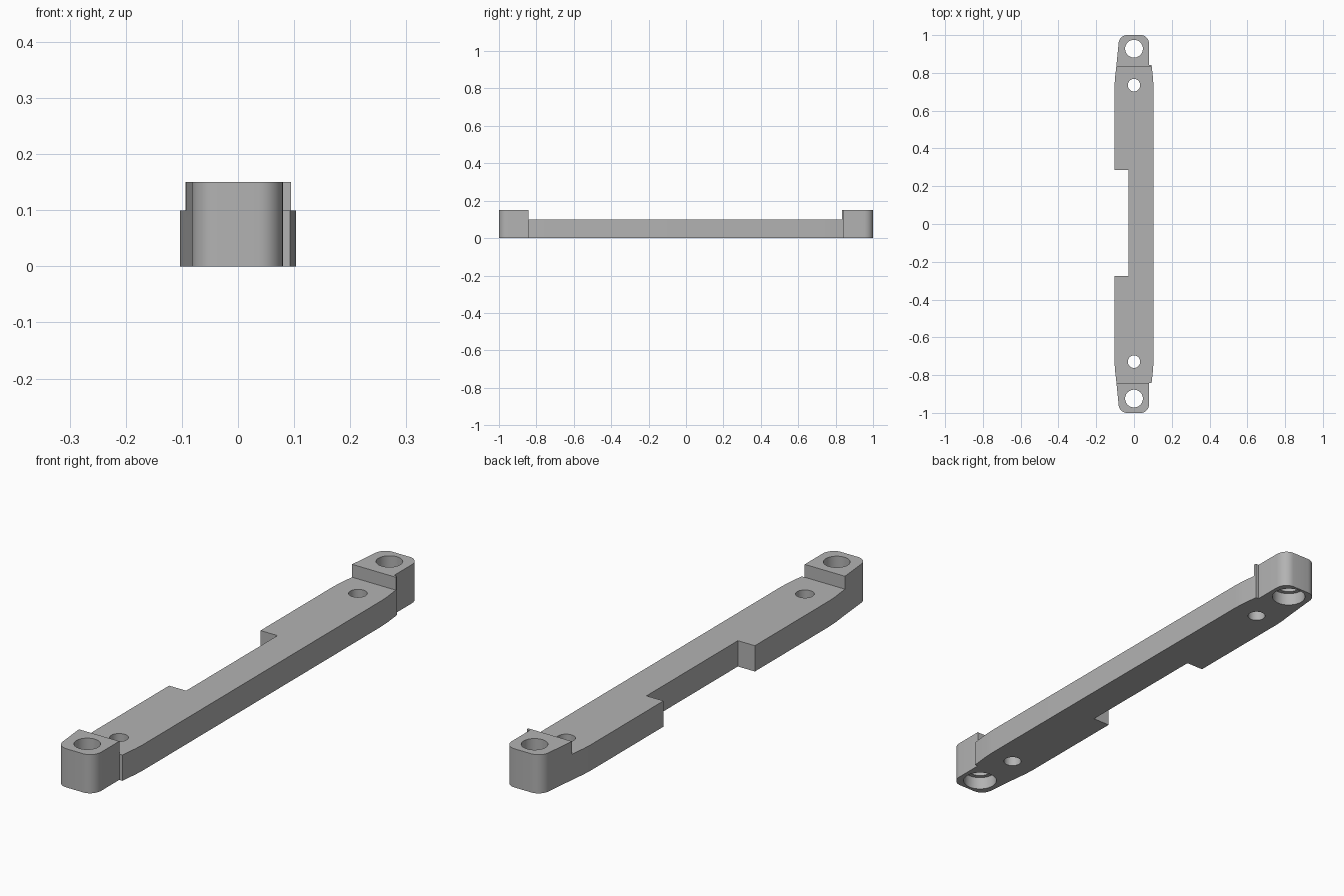
import bpy, bmesh
from math import sin, cos, pi

cube = bpy.data.objects.get("Cube")
if cube:
    bpy.data.objects.remove(cube, do_unlink=True)

H, FLOOR = 0.15, 0.1


def material(name, value):
    mat = bpy.data.materials.new(name)
    mat.use_nodes = True
    color = (value, value, value, 1)
    mat.diffuse_color = color
    mat.node_tree.nodes["Principled BSDF"].inputs["Base Color"].default_value = color
    return mat


def prism(name, outline, z0, z1):
    """Extrude a flat outline between two heights."""
    bm = bmesh.new()
    face = bm.faces.new([bm.verts.new((x, y, z0)) for x, y in outline])
    top = bmesh.ops.extrude_face_region(bm, geom=[face])["geom"]
    for v in top:
        if isinstance(v, bmesh.types.BMVert):
            v.co.z = z1
    bmesh.ops.recalc_face_normals(bm, faces=bm.faces)
    mesh = bpy.data.meshes.new(name)
    bm.to_mesh(mesh)
    bm.free()
    obj = bpy.data.objects.new(name, mesh)
    bpy.context.collection.objects.link(obj)
    return obj


def arc(cx, cy, rx, ry, a0, a1, n):
    steps = [a0 + (a1 - a0) * i / n for i in range(n + 1)]
    return [(cx + rx * cos(a), cy + ry * sin(a)) for a in steps]


def end_outline(step):
    """Rounded end, from the right side over the tip to the left side."""
    right = [(0.103, 0.73), (0.101, 0.77), (0.093, step), (0.08, step)]
    tip = arc(0.037, 0.952, 0.043, 0.048, 0, pi / 2, 8)
    tip += arc(-0.037, 0.952, 0.045, 0.048, pi / 2, pi, 8)
    left = [(-0.093, 0.84), (-0.101, 0.77), (-0.103, 0.73)]
    return right + tip + left


# Bar outline: back end, notch in one side, front end
back = end_outline(0.843)
front = [(x, -y) for x, y in reversed(end_outline(0.842))]
notch = [(-0.103, 0.285), (-0.03, 0.285), (-0.03, -0.275), (-0.103, -0.275)]
bar = prism("mounting_bar", back + notch + front, 0, H)
bar.data.materials.append(material("plain grey", 0.45))

# Lower middle deck, screw holes and counterbores
cutters = [prism("deck_cutter", [(-1, -0.842), (1, -0.842), (1, 0.833), (-1, 0.833)],
                 FLOOR, 1)]
for y, r, z0, z1 in [(0.928, 0.047, -1, 1), (-0.924, 0.047, -1, 1),
                     (0.928, 0.063, -1, 0.05), (-0.924, 0.063, -1, 0.05),
                     (0.735, 0.033, -1, 1), (-0.729, 0.033, -1, 1)]:
    circle = arc(0, y, r, r, 0, 2 * pi, 40)[:-1]
    cutters.append(prism("hole_cutter", circle, z0, z1))

bpy.ops.object.select_all(action="DESELECT")
bpy.context.view_layer.objects.active = bar
bar.select_set(True)
for cutter in cutters:
    mod = bar.modifiers.new("cut", "BOOLEAN")
    mod.operation = "DIFFERENCE"
    mod.solver = "EXACT"
    mod.object = cutter
    bpy.ops.object.modifier_apply(modifier=mod.name)
    bpy.data.objects.remove(cutter, do_unlink=True)

bpy.ops.object.shade_smooth_by_angle(angle=pi / 6)
